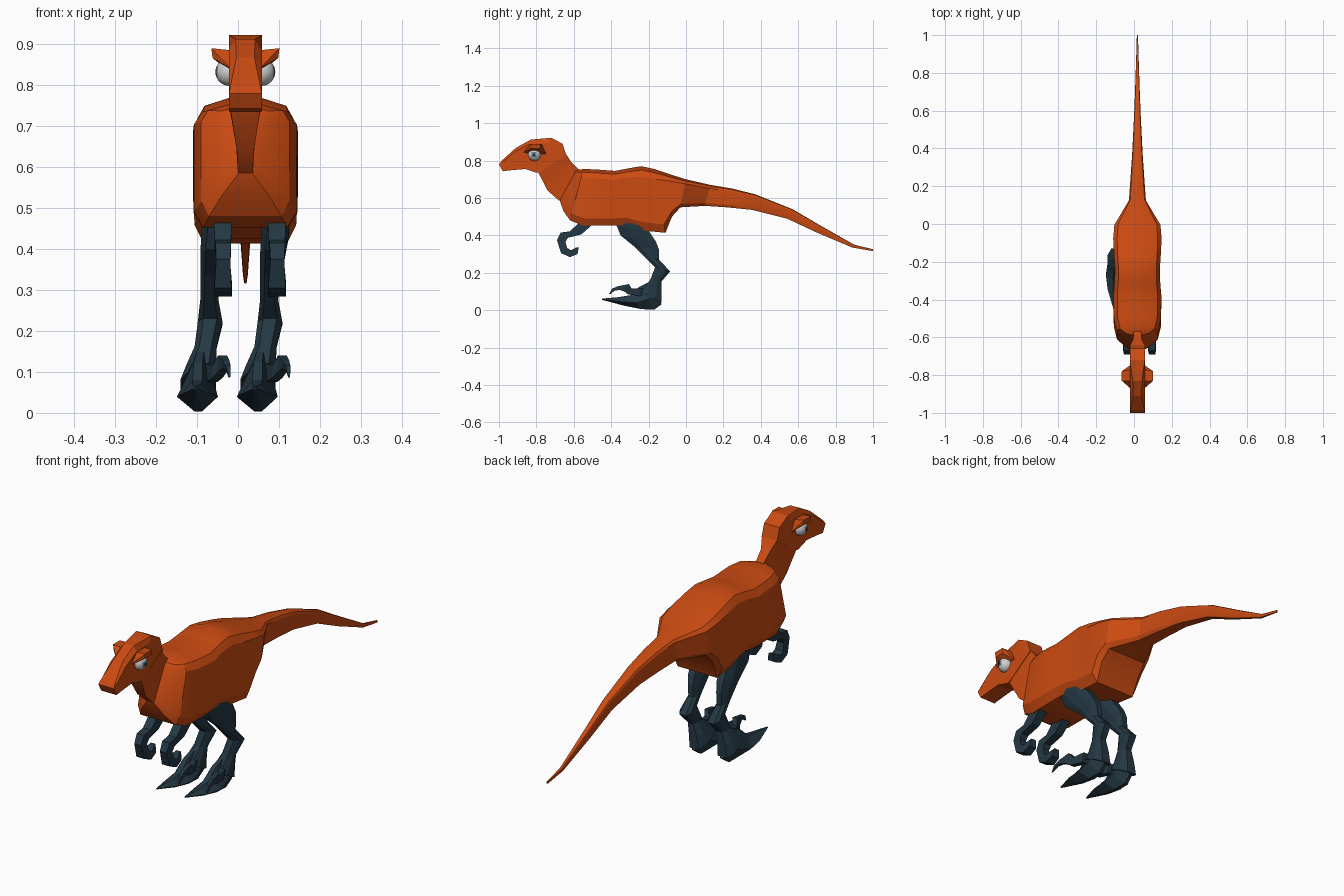
import bpy, bmesh, math
from mathutils import Vector

CX = 0.018  # body midline


def material(name, rgb):
    m = bpy.data.materials.new(name)
    m.diffuse_color = (*rgb, 1)
    return m


ORANGE = material("orange_skin", (0.60, 0.07, 0.006))
SLATE = material("dark_slate", (0.018, 0.04, 0.058))
WHITE = material("eye_white", (0.62, 0.62, 0.62))
IRIS = material("iris_blue", (0.12, 0.2, 0.27))
PUPIL = material("pupil_black", (0.01, 0.01, 0.012))


def finish(bm, name, mat, angle=25):
    bmesh.ops.recalc_face_normals(bm, faces=bm.faces)
    me = bpy.data.meshes.new(name)
    bm.to_mesh(me)
    bm.free()
    ob = bpy.data.objects.new(name, me)
    bpy.context.collection.objects.link(ob)
    me.materials.append(mat)
    if angle:
        bpy.ops.object.select_all(action='DESELECT')
        ob.select_set(True)
        bpy.context.view_layer.objects.active = ob
        bpy.ops.object.shade_smooth_by_angle(angle=math.radians(angle))
    return ob


def loft(name, rings, section, mat, dx=0, angle=25):
    """Skin rings of (top y, top z, bottom y, bottom z, centre x, half width, top width factor)."""
    bm = bmesh.new()
    loops = []
    for ty, tz, by, bz, cx, hw, *tw in rings:
        half = [(u, v) for u, v in section]
        if tw:
            half[-1] = (half[-1][0] * tw[0], half[-1][1])
        pts = [(u, v) for u, v in half] + [(-u, v) for u, v in reversed(half)]
        loops.append([bm.verts.new((cx + dx + u * hw, by + (ty - by) * v, bz + (tz - bz) * v))
                      for u, v in pts])
    n = len(loops[0])
    for a, b in zip(loops, loops[1:]):
        for i in range(n):
            j = (i + 1) % n
            bm.faces.new((a[i], a[j], b[j], b[i]))
    bm.faces.new(loops[0])
    bm.faces.new(loops[-1])
    return finish(bm, name, mat, angle)


# Torso, neck and tail
BODY = [(0.82, 0), (1, 0.13), (1, 0.84), (0.84, 0.94), (0.3, 1)]
NECK = [(0.9, 0), (1, 0.15), (1, 0.85), (1, 1)]
loft("torso_and_tail", [(ty, tz, by, bz, CX, w) for ty, tz, by, bz, w in [
    (-0.585, 0.755, -0.675, 0.585, 0.02),
    (-0.575, 0.75, -0.655, 0.53, 0.07),
    (-0.55, 0.755, -0.62, 0.48, 0.108),
    (-0.49, 0.753, -0.55, 0.452, 0.125),
    (-0.38, 0.745, -0.40, 0.452, 0.127),
    (-0.31, 0.758, -0.32, 0.455, 0.121),
    (-0.24, 0.77, -0.22, 0.425, 0.119),
    (-0.17, 0.755, -0.11, 0.414, 0.124),
    (-0.08, 0.725, -0.075, 0.50, 0.128),
    (0.0, 0.70, -0.03, 0.55, 0.122),
    (0.13, 0.67, 0.10, 0.558, 0.045),
    (0.24, 0.652, 0.22, 0.55, 0.037),
    (0.37, 0.62, 0.35, 0.537, 0.028),
    (0.57, 0.54, 0.54, 0.49, 0.018),
    (0.72, 0.452, 0.70, 0.415, 0.012),
    (0.90, 0.35, 0.89, 0.335, 0.006),
    (1.0, 0.326, 1.0, 0.316, 0.003)]], BODY, ORANGE)

loft("neck", [(ty, tz, by, bz, CX, w) for ty, tz, by, bz, w in [
    (-0.645, 0.84, -0.79, 0.737, 0.04),
    (-0.612, 0.79, -0.74, 0.64, 0.023),
    (-0.575, 0.755, -0.68, 0.587, 0.02),
    (-0.54, 0.73, -0.60, 0.58, 0.02)]], NECK, ORANGE)

# Head, with a narrowed ridge down the snout
loft("head", [(ty, tz, by, bz, CX, 0.04, tw) for ty, tz, by, bz, tw in [
    (-0.64, 0.83, -0.78, 0.738, 1),
    (-0.66, 0.89, -0.80, 0.735, 1),
    (-0.72, 0.922, -0.82, 0.742, 1),
    (-0.83, 0.912, -0.86, 0.755, 0.6),
    (-0.91, 0.868, -0.92, 0.75, 0.55),
    (-0.985, 0.80, -0.965, 0.745, 0.9),
    (-1.0, 0.78, -0.98, 0.743, 1)]],
    [(1, 0), (1, 0.85), (1, 1)], ORANGE, angle=0)

for s, side in ((1, "right"), (-1, "left")):
    # Flared brow
    bm = bmesh.new()
    for x, y, z in [(0.035, -0.872, 0.84), (0.035, -0.83, 0.885), (0.035, -0.77, 0.885),
                    (0.035, -0.745, 0.83), (0.083, -0.83, 0.89), (0.083, -0.78, 0.89),
                    (0.08, -0.83, 0.866), (0.08, -0.78, 0.866)]:
        bm.verts.new((CX + s * x, y, z))
    bmesh.ops.convex_hull(bm, input=bm.verts)
    finish(bm, side + "_brow", ORANGE, 0)

    # Eye, iris and pupil chosen by angle from the gaze direction
    bm = bmesh.new()
    bmesh.ops.create_uvsphere(bm, u_segments=24, v_segments=16, radius=0.034)
    gaze = Vector((s, -0.15, 0)).normalized()
    for f in bm.faces:
        d = f.calc_center_median().normalized().dot(gaze)
        f.material_index = 2 if d > 0.97 else 1 if d > 0.9 else 0
    eye = finish(bm, side + "_eye", WHITE, 60)
    eye.data.materials.append(IRIS)
    eye.data.materials.append(PUPIL)
    eye.location = (CX + s * 0.039, -0.81, 0.832)

# Limbs: the same shape repeats sideways
LIMB = [(0.55, 0), (1, 0.3), (1, 0.7), (0.55, 1)]
FOOT = [(0.2, 0), (1, 0.45), (0.25, 1)]
BOX = [(1, 0), (1, 1)]
for side, leg_dx, arm_dx in (("left", 0, 0), ("right", 0.146, 0.132)):
    loft(side + "_leg", [
        (-0.36, 0.50, -0.20, 0.47, -0.05, 0.03),
        (-0.372, 0.455, -0.20, 0.425, -0.055, 0.034),
        (-0.35, 0.40, -0.16, 0.365, -0.062, 0.03),
        (-0.27, 0.335, -0.145, 0.325, -0.068, 0.024),
        (-0.215, 0.28, -0.143, 0.27, -0.07, 0.022),
        (-0.165, 0.23, -0.085, 0.207, -0.068, 0.03),
        (-0.19, 0.165, -0.13, 0.155, -0.079, 0.027),
        (-0.22, 0.125, -0.13, 0.10, -0.09, 0.036),
        (-0.25, 0.10, -0.13, 0.04, -0.097, 0.043)], LIMB, SLATE, leg_dx, 0)
    loft(side + "_foot", [
        (-0.20, 0.15, -0.13, 0.032, -0.092, 0.034),
        (-0.25, 0.125, -0.17, 0.003, -0.097, 0.043),
        (-0.30, 0.08, -0.24, 0.006, -0.099, 0.05),
        (-0.36, 0.07, -0.33, 0.024, -0.1, 0.04),
        (-0.45, 0.062, -0.45, 0.056, -0.105, 0.004)], FOOT, SLATE, leg_dx, 0)
    loft(side + "_foot_claw", [
        (-0.23, 0.12, -0.24, 0.075, -0.065, 0.014),
        (-0.29, 0.115, -0.31, 0.085, -0.05, 0.012),
        (-0.305, 0.14, -0.33, 0.10, -0.038, 0.011),
        (-0.365, 0.128, -0.355, 0.108, -0.03, 0.009),
        (-0.395, 0.115, -0.38, 0.105, -0.024, 0.006),
        (-0.412, 0.086, -0.405, 0.086, -0.021, 0.002)], BOX, SLATE, leg_dx, 0)
    loft(side + "_arm", [
        (-0.57, 0.47, -0.48, 0.475, -0.037, 0.022),
        (-0.62, 0.422, -0.56, 0.405, -0.037, 0.02),
        (-0.67, 0.415, -0.632, 0.387, -0.036, 0.019),
        (-0.69, 0.375, -0.645, 0.365, -0.036, 0.017),
        (-0.668, 0.305, -0.635, 0.332, -0.037, 0.021),
        (-0.62, 0.284, -0.615, 0.32, -0.037, 0.022),
        (-0.58, 0.30, -0.60, 0.328, -0.037, 0.019),
        (-0.573, 0.337, -0.588, 0.335, -0.037, 0.012)], BOX, SLATE, arm_dx, 0)
